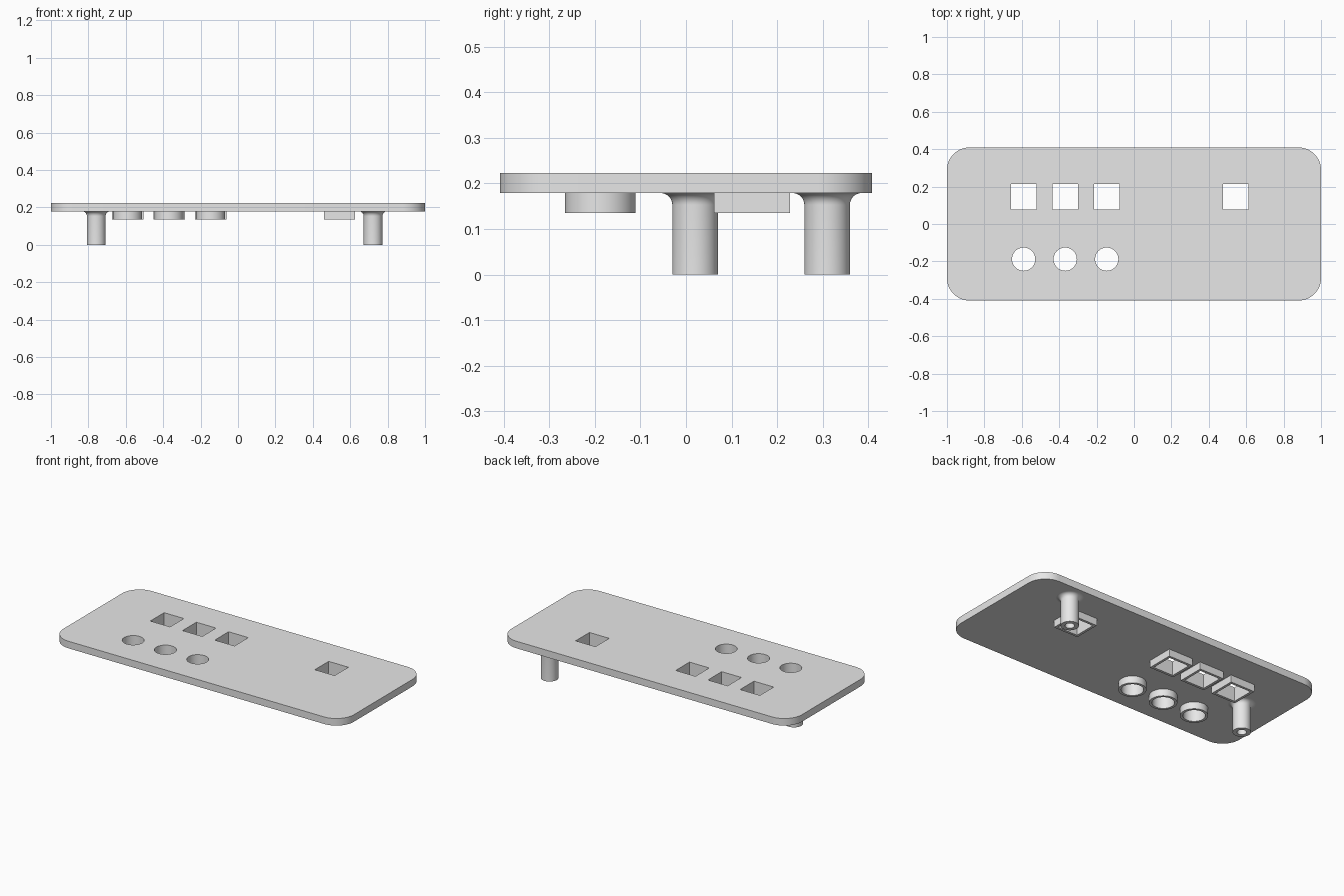
import bpy
import bmesh
from math import cos, sin, pi, radians

if "Cube" in bpy.data.objects:
    bpy.data.objects.remove(bpy.data.objects["Cube"], do_unlink=True)

PLATE_BOTTOM, PLATE_TOP, COLLAR_BOTTOM = 0.179, 0.223, 0.135
WALL = 0.0155
HOLE_HALF, HOLE_RADIUS = 0.068, 0.062
SQUARES = [(x, 0.145) for x in (-0.59, -0.368, -0.146, 0.543)]
ROUNDS = [(x, -0.188) for x in (-0.59, -0.368, -0.146)]

grey = bpy.data.materials.new("light_grey")
grey.use_nodes = True
grey.diffuse_color = (0.8, 0.8, 0.8, 1)
grey.node_tree.nodes["Principled BSDF"].inputs["Base Color"].default_value = (0.8, 0.8, 0.8, 1)


def circle(cx, cy, r, n=64):
    return [(cx + r * cos(2 * pi * i / n), cy + r * sin(2 * pi * i / n)) for i in range(n)]


def square(cx, cy, h):
    return [(cx + sx * h, cy + sy * h) for sx, sy in ((-1, -1), (1, -1), (1, 1), (-1, 1))]


def rounded_rect(hx, hy, r, n=12):
    points = []
    for k, (sx, sy) in enumerate(((1, 1), (-1, 1), (-1, -1), (1, -1))):
        for i in range(n + 1):
            a = (k + i / n) * pi / 2
            points.append((sx * (hx - r) + r * cos(a), sy * (hy - r) + r * sin(a)))
    return points


def finish(name, bm):
    """Clean the mesh, link it and shade it smooth with sharp edges."""
    bmesh.ops.remove_doubles(bm, verts=bm.verts, dist=1e-4)
    bmesh.ops.recalc_face_normals(bm, faces=bm.faces)
    mesh = bpy.data.meshes.new(name)
    bm.to_mesh(mesh)
    bm.free()
    mesh.materials.append(grey)
    obj = bpy.data.objects.new(name, mesh)
    bpy.context.collection.objects.link(obj)
    bpy.ops.object.select_all(action='DESELECT')
    obj.select_set(True)
    bpy.context.view_layer.objects.active = obj
    bpy.ops.object.shade_smooth_by_angle(angle=radians(30))
    return obj


def extrude_outlines(name, outlines, z0, z1):
    """Fill an outline, leaving its inner loops open, and give it thickness."""
    curve = bpy.data.curves.new(name + "_outline", 'CURVE')
    curve.dimensions = '2D'
    curve.fill_mode = 'BOTH'
    curve.extrude = (z1 - z0) / 2
    for points in outlines:
        spline = curve.splines.new('POLY')
        spline.points.add(len(points) - 1)
        for p, (x, y) in zip(spline.points, points):
            p.co = (x, y, 0, 1)
        spline.use_cyclic_u = True
    helper = bpy.data.objects.new(name + "_outline", curve)
    bpy.context.collection.objects.link(helper)
    bpy.context.view_layer.update()
    evaluated = helper.evaluated_get(bpy.context.evaluated_depsgraph_get())
    bm = bmesh.new()
    bm.from_mesh(evaluated.to_mesh())
    evaluated.to_mesh_clear()
    bpy.data.objects.remove(helper, do_unlink=True)
    bpy.data.curves.remove(curve)
    bmesh.ops.translate(bm, verts=bm.verts, vec=(0, 0, (z0 + z1) / 2))
    return finish(name, bm)


def standoff(name, x, y):
    """Hollow post with a blind screw hole and a fillet into the plate."""
    r, bore, fillet, depth = 0.05, 0.027, 0.026, 0.14
    profile = [(0, depth), (bore, depth), (bore, 0), (r, 0)]
    for i in range(9):
        a = i / 8 * pi / 2
        profile.append((r + fillet * (1 - cos(a)), PLATE_BOTTOM - fillet * (1 - sin(a))))
    bm = bmesh.new()
    verts = [bm.verts.new((px, 0, pz)) for px, pz in profile]
    edges = [bm.edges.new(pair) for pair in zip(verts, verts[1:])]
    bmesh.ops.spin(bm, geom=verts + edges, cent=(0, 0, 0), axis=(0, 0, 1),
                   angle=2 * pi, steps=48, use_merge=True)
    bmesh.ops.translate(bm, verts=bm.verts, vec=(x, y, 0))
    return finish(name, bm)


# Panel with all its openings
openings = [square(x, y, HOLE_HALF) for x, y in SQUARES]
openings += [circle(x, y, HOLE_RADIUS) for x, y in ROUNDS]
extrude_outlines("panel", [rounded_rect(1, 0.409, 0.12)] + openings, PLATE_BOTTOM, PLATE_TOP)

# Collars around the openings on the underside
for i, (x, y) in enumerate(SQUARES, 1):
    extrude_outlines(f"square_collar_{i}",
                     [square(x, y, HOLE_HALF + WALL), square(x, y, HOLE_HALF)],
                     COLLAR_BOTTOM, PLATE_BOTTOM)
for i, (x, y) in enumerate(ROUNDS, 1):
    extrude_outlines(f"round_collar_{i}",
                     [circle(x, y, HOLE_RADIUS + WALL), circle(x, y, HOLE_RADIUS)],
                     COLLAR_BOTTOM, PLATE_BOTTOM)

# Mounting posts
standoff("right_standoff", -0.758, 0.02)
standoff("left_standoff", 0.722, 0.31)
